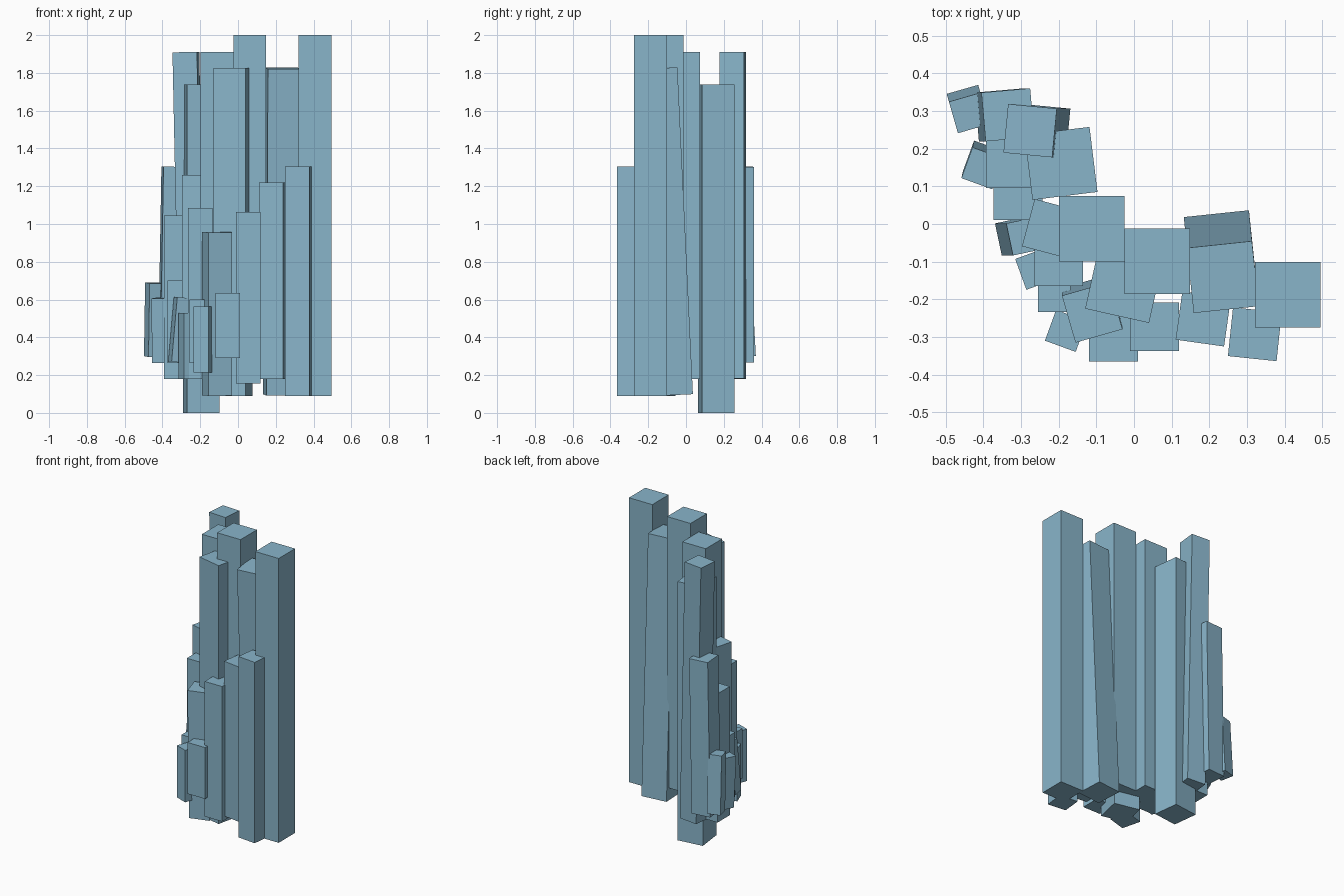
import bpy
from math import radians
from mathutils import Matrix, Vector

default = bpy.data.objects.get("Cube")
if default:
    bpy.data.objects.remove(default, do_unlink=True)

# One pale blue stone colour
stone = bpy.data.materials.new("pale_blue_stone")
stone.use_nodes = True
colour = (0.25, 0.46, 0.59, 1)
stone.diffuse_color = colour
stone.node_tree.nodes["Principled BSDF"].inputs["Base Color"].default_value = colour

THICK, MEDIUM, THIN = 0.174, 0.13, 0.087


def column(name, width, x, y, top, bottom=0.18, yaw=0, lean=(0, 0)):
    """Square column centred on (x, y) at its top; lean shifts its foot."""
    head = Vector((x, y, top))
    foot = Vector((x + lean[0], y + lean[1], bottom))
    axis = head - foot
    tilt = Vector((0, 0, 1)).rotation_difference(axis).to_matrix().to_4x4()
    turn = Matrix.Rotation(radians(yaw), 4, "Z")
    bpy.ops.mesh.primitive_cube_add(size=1)
    block = bpy.context.object
    block.name = name
    block.data.transform(Matrix.Diagonal((width, width, axis.length, 1)))
    block.matrix_world = Matrix.Translation((head + foot) / 2) @ tilt @ turn
    block.data.materials.append(stone)


# Thick columns along the spine of the crescent
column("thick_column_left_end", THICK, 0.408, -0.188, top=2, bottom=0.09)
column("thick_column_leaning", THICK, 0.236, -0.141, top=1.825, bottom=0.095,
       yaw=6, lean=(-0.008, 0.082))
column("thick_column_centre", THICK, 0.062, -0.099, top=2)
column("thick_column_front", THICK, -0.026, -0.159, top=1.825, bottom=0.09, yaw=-12.6)
column("thick_column_middle", THICK, -0.112, -0.012, top=1.91)
column("thick_column_back", THICK, -0.194, 0.161, top=1.738, bottom=0, yaw=7)

# Medium columns, back end
column("medium_column_leaning", MEDIUM, -0.276, 0.248, top=1.91, yaw=-5.5, lean=(0.036, 0))
column("medium_column_back_end", MEDIUM, -0.335, 0.29, top=1.303, bottom=0.268,
       yaw=5, lean=(-0.018, 0))
column("medium_column_right_high", MEDIUM, -0.328, 0.161, top=1.045)
column("medium_column_right_low", MEDIUM, -0.308, 0.076, top=0.7, bottom=0.265)
column("medium_column_turned", MEDIUM, -0.218, -0.013, top=1.26, yaw=-15)

# Medium columns, front row
column("medium_column_corner", MEDIUM, -0.2, -0.1, top=1.085)
column("medium_column_front_leaning", MEDIUM, -0.111, -0.235, top=0.957, bottom=0.092,
       yaw=16, lean=(0, 0.02))
column("medium_column_front_short", MEDIUM, -0.054, -0.301, top=0.635, bottom=0.29)
column("medium_column_front_centre", MEDIUM, 0.054, -0.273, top=1.063, bottom=0.156)
column("medium_column_front_left", MEDIUM, 0.184, -0.252, top=1.22, yaw=-8)
column("medium_column_left_end", MEDIUM, 0.321, -0.293, top=1.305, bottom=0.09, yaw=-6)

# Thin columns along the outer edge
column("thin_column_back_end", THIN, -0.438, 0.295, top=0.688, bottom=0.298,
       yaw=16, lean=(-0.006, 0.021))
column("thin_column_back", THIN, -0.403, 0.148, top=0.608, bottom=0.267,
       yaw=-20, lean=(0.004, 0.018))
column("thin_column_right", THIN, -0.288, -0.032, top=0.61, bottom=0.268,
       yaw=12, lean=(-0.03, 0))
column("thin_column_corner", THIN, -0.26, -0.119, top=0.53, yaw=20)
column("thin_column_front", THIN, -0.212, -0.191, top=0.6, bottom=0.265)
column("thin_column_front_turned", THIN, -0.181, -0.284, top=0.562, bottom=0.213, yaw=-20)
